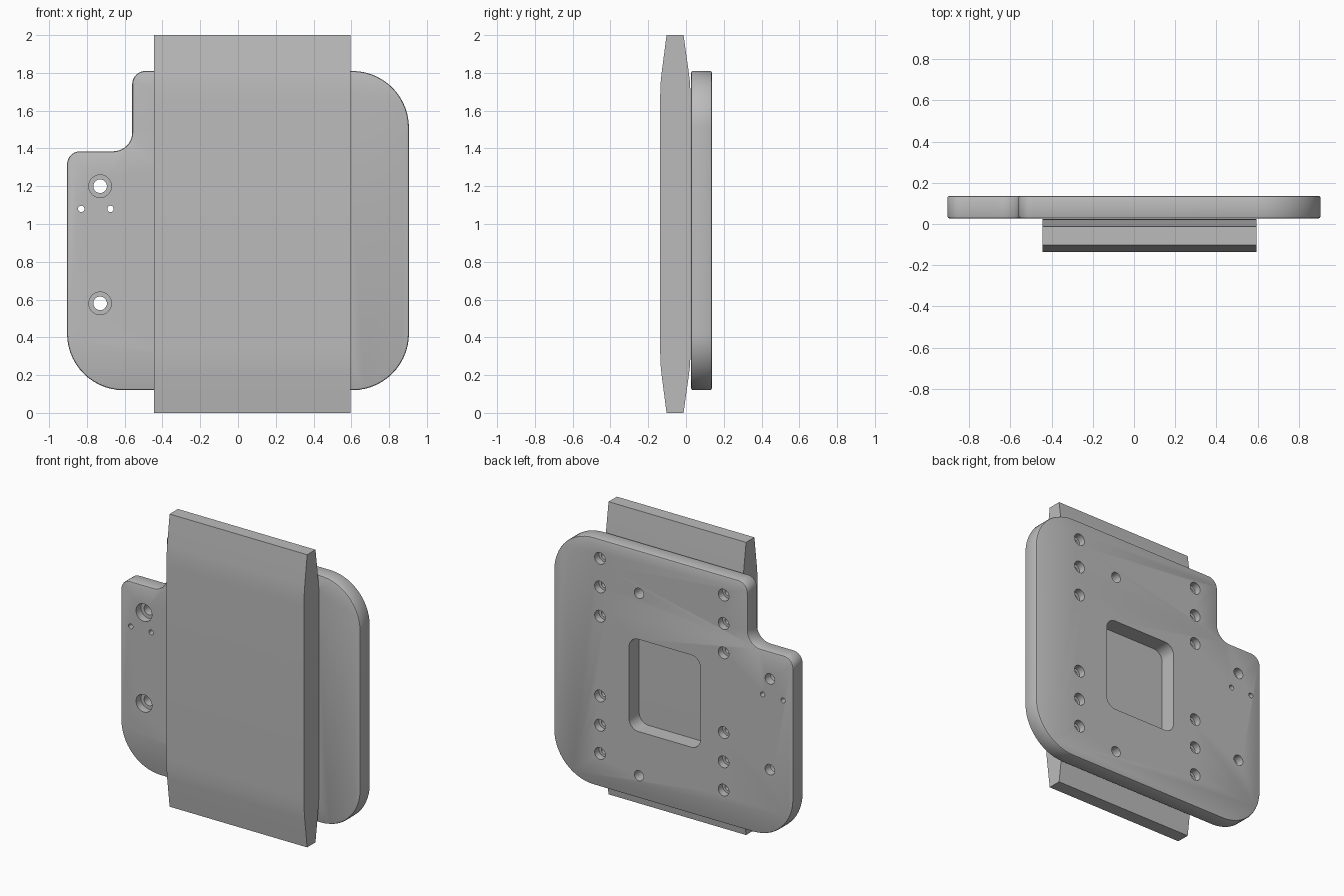
import bpy, bmesh, math
from mathutils import Vector

if "Cube" in bpy.data.objects:
    bpy.data.objects.remove(bpy.data.objects["Cube"])

grey = bpy.data.materials.new("machined grey")
grey.use_nodes = True
grey.diffuse_color = (0.5, 0.5, 0.5, 1)
grey.node_tree.nodes["Principled BSDF"].inputs["Base Color"].default_value = (0.5, 0.5, 0.5, 1)

FRONT, BACK = 0.027, 0.137   # depth range of the plate


def rounded(corners, steps=14):
    """Outline from (x, z, radius) corners, each replaced by an arc."""
    out = []
    for i, (x, z, r) in enumerate(corners):
        p = Vector((x, z))
        a = (Vector(corners[i - 1][:2]) - p).normalized()
        b = (Vector(corners[(i + 1) % len(corners)][:2]) - p).normalized()
        centre = p + (a + b) * r
        for s in range(steps + 1):
            t = s / steps * math.pi / 2
            out.append(centre - b * r * math.cos(t) - a * r * math.sin(t))
    return out


def prism(bm, points, vector):
    """Closed prism: a polygon swept along a vector."""
    face = bm.faces.new([bm.verts.new(p) for p in points])
    swept = bmesh.ops.extrude_face_region(bm, geom=[face])["geom"]
    bmesh.ops.translate(bm, vec=vector, verts=[g for g in swept if isinstance(g, bmesh.types.BMVert)])


def hole(bm, x, z, sections, sides=32):
    """Stepped round cutter along y from (y, radius) sections."""
    rings = []
    for y, r in sections:
        rings.append([bm.verts.new((x + r * math.cos(2 * math.pi * i / sides), y,
                                    z + r * math.sin(2 * math.pi * i / sides))) for i in range(sides)])
    for lower, upper in zip(rings, rings[1:]):
        for i in range(sides):
            j = (i + 1) % sides
            bm.faces.new((lower[i], lower[j], upper[j], upper[i]))
    bm.faces.new(rings[0])
    bm.faces.new(rings[-1])


def make(name, bm):
    bmesh.ops.recalc_face_normals(bm, faces=bm.faces)
    mesh = bpy.data.meshes.new(name)
    bm.to_mesh(mesh)
    bm.free()
    mesh.materials.append(grey)
    obj = bpy.data.objects.new(name, mesh)
    bpy.context.collection.objects.link(obj)
    return obj


def smooth(obj, degrees):
    bpy.ops.object.select_all(action="DESELECT")
    obj.select_set(True)
    bpy.context.view_layer.objects.active = obj
    for mod in list(obj.modifiers):
        bpy.ops.object.modifier_apply(modifier=mod.name)
    bpy.ops.object.shade_smooth_by_angle(angle=math.radians(degrees))


# Notched mounting plate with softened rims
bm = bmesh.new()
outline = rounded([(-0.905, 0.12, 0.3), (0.905, 0.12, 0.3), (0.905, 1.81, 0.3),
                   (-0.56, 1.81, 0.07), (-0.56, 1.385, 0.1), (-0.905, 1.385, 0.07)])
prism(bm, [(p.x, FRONT, p.y) for p in outline], (0, BACK - FRONT, 0))
plate = make("mounting_plate", bm)

# Cutter for the window and all holes
bm = bmesh.new()
window = rounded([(-0.205, 0.575, 0.07), (0.335, 0.575, 0.07), (0.335, 1.205, 0.07), (-0.205, 1.205, 0.07)])
prism(bm, [(p.x, FRONT - 0.05, p.y) for p in window], (0, 0.25, 0))
near, far = FRONT - 0.05, BACK + 0.05
for x in (0.555, -0.38):                       # counterbored screw columns
    for z in (0.347, 0.54, 0.74, 1.285, 1.485, 1.68):
        hole(bm, x, z, [(near, 0.022), (0.09, 0.022), (0.09, 0.04), (far, 0.04)])
for z in (0.274, 1.52):                        # plain holes
    hole(bm, 0.26, z, [(near, 0.035), (far, 0.035)])
for z in (0.58, 1.2):                          # front counterbores on the tab
    hole(bm, -0.73, z, [(near, 0.06), (0.08, 0.06), (0.08, 0.036), (far, 0.036)])
for x in (-0.83, -0.675):                      # pin holes
    hole(bm, x, 1.08, [(near, 0.017), (far, 0.017)], 20)
cutter = make("hole_cutter", bm)
cutter.hide_render = True

bevel = plate.modifiers.new("rim", "BEVEL")
bevel.width = 0.01
bevel.segments = 2
bevel.limit_method = "ANGLE"
bevel.angle_limit = math.radians(60)
cut = plate.modifiers.new("holes", "BOOLEAN")
cut.operation = "DIFFERENCE"
cut.solver = "EXACT"
cut.object = cutter
smooth(plate, 30)
bpy.data.objects.remove(cutter)

# Front slab, tapering smoothly towards both ends
upper_front = [(-0.137, 1.66), (-0.135, 1.74), (-0.129, 1.8), (-0.103, 2)]
upper_back = [(-0.013, 2), (0.015, 1.8), (0.022, 1.74), (0.024, 1.66)]
upper = upper_front + upper_back
profile = upper + [(y, 2 - z) for y, z in reversed(upper)]
bm = bmesh.new()
prism(bm, [(-0.445, y, z) for y, z in profile], (1.04, 0, 0))
slab = make("front_slab", bm)
smooth(slab, 30)
